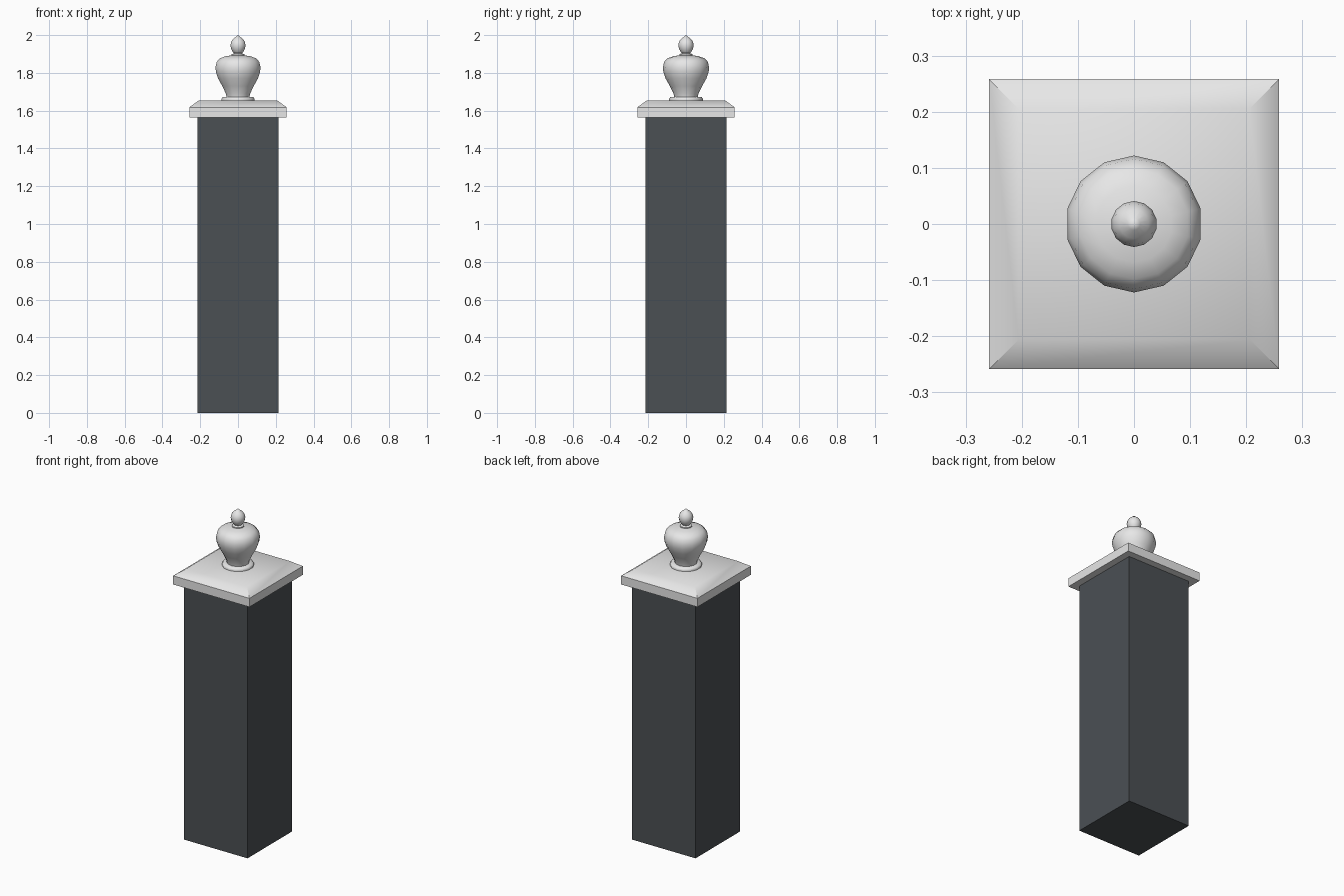
import bpy, bmesh, math

cube = bpy.data.objects.get("Cube")
if cube:
    bpy.data.objects.remove(cube, do_unlink=True)


def material(name, rgb):
    m = bpy.data.materials.new(name)
    m.use_nodes = True
    m.diffuse_color = (*rgb, 1)
    m.node_tree.nodes["Principled BSDF"].inputs["Base Color"].default_value = (*rgb, 1)
    return m


def lathe(name, profile, sides, start, mat, smooth_angle=None):
    """Stack rings of (radius, height) and close both ends."""
    bm = bmesh.new()
    rings = []
    for r, z in profile:
        angles = [start + math.tau * i / sides for i in range(sides)]
        rings.append([bm.verts.new((r * math.cos(a), r * math.sin(a), z)) for a in angles])
    for low, high in zip(rings, rings[1:]):
        for i in range(sides):
            j = (i + 1) % sides
            bm.faces.new((low[i], low[j], high[j], high[i]))
    bm.faces.new(rings[0][::-1])
    bm.faces.new(rings[-1])
    # Merge a zero-radius ring into a single tip
    bmesh.ops.remove_doubles(bm, verts=bm.verts, dist=0.0001)
    bmesh.ops.recalc_face_normals(bm, faces=bm.faces)
    mesh = bpy.data.meshes.new(name)
    bm.to_mesh(mesh)
    bm.free()
    mesh.materials.append(mat)
    obj = bpy.data.objects.new(name, mesh)
    bpy.context.collection.objects.link(obj)
    if smooth_angle:
        bpy.ops.object.select_all(action="DESELECT")
        obj.select_set(True)
        bpy.context.view_layer.objects.active = obj
        bpy.ops.object.shade_smooth_by_angle(angle=math.radians(smooth_angle))
    return obj


def square(name, profile, mat, smooth_angle=None):
    """Square section; profile gives half widths."""
    corners = [(half * math.sqrt(2), z) for half, z in profile]
    return lathe(name, corners, 4, math.pi / 4, mat, smooth_angle)


dark = material("dark slate", (0.07, 0.08, 0.088))
pale = material("pale stone", (0.8, 0.8, 0.8))

# Pillar shaft and chamfered capstone
square("pillar_shaft", [(0.215, 0), (0.215, 1.57)], dark)
square("capstone", [(0.258, 1.565), (0.258, 1.618), (0.206, 1.655)], pale, 45)

# Finial foot, urn and bud, with a point of the polygon facing front and back
lathe("finial_foot", [(0.088, 1.65), (0.09, 1.662), (0.084, 1.671), (0.06, 1.674)],
      14, math.pi / 2, pale, 60)
lathe("finial_urn",
      [(0.062, 1.67), (0.066, 1.69), (0.085, 1.73), (0.108, 1.77), (0.12, 1.805),
       (0.122, 1.83), (0.116, 1.858), (0.098, 1.877), (0.068, 1.888), (0.034, 1.893),
       (0.034, 1.899), (0.022, 1.904)],
      14, math.pi / 2, pale, 60)
lathe("finial_bud",
      [(0.018, 1.9), (0.028, 1.911), (0.037, 1.927), (0.041, 1.946), (0.037, 1.965),
       (0.026, 1.98), (0.011, 1.991), (0, 2)],
      14, math.pi / 2, pale, 60)
